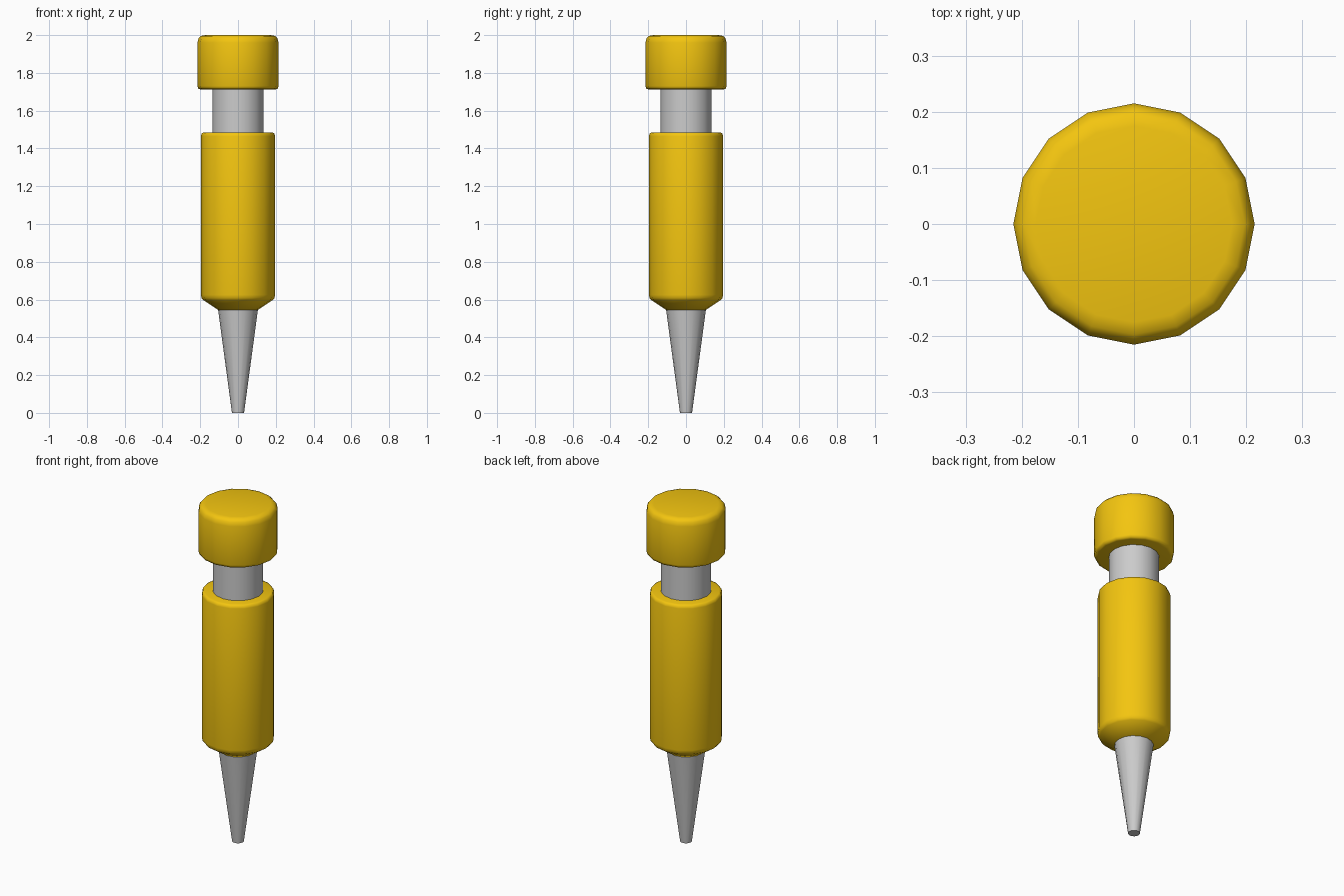
import bpy, bmesh, math

if "Cube" in bpy.data.objects:
    bpy.data.objects.remove(bpy.data.objects["Cube"])

yellow = bpy.data.materials.new("yellow_plastic")
yellow.diffuse_color = (0.9, 0.56, 0.005, 1)
yellow.use_nodes = True
yellow.node_tree.nodes["Principled BSDF"].inputs["Base Color"].default_value = yellow.diffuse_color


def lathe(name, profile, sides=16, mat=None, angle=50):
    """Revolve (radius, z) points around z and close both ends."""
    bm = bmesh.new()
    rings = []
    for r, z in profile:
        rings.append([bm.verts.new((r * math.cos(2 * math.pi * i / sides),
                                    r * math.sin(2 * math.pi * i / sides), z))
                      for i in range(sides)])
    for a, b in zip(rings, rings[1:]):
        for i in range(sides):
            j = (i + 1) % sides
            bm.faces.new((a[i], a[j], b[j], b[i]))
    bm.faces.new(rings[0][::-1])
    bm.faces.new(rings[-1])
    mesh = bpy.data.meshes.new(name)
    bm.to_mesh(mesh)
    bm.free()
    obj = bpy.data.objects.new(name, mesh)
    bpy.context.collection.objects.link(obj)
    if mat:
        mesh.materials.append(mat)
    bpy.ops.object.select_all(action='DESELECT')
    obj.select_set(True)
    bpy.context.view_layer.objects.active = obj
    bpy.ops.object.shade_smooth_by_angle(angle=math.radians(angle))
    return obj


# Tapered metal tip
lathe("tip", [(0.032, 0), (0.106, 0.55)])

# Handle sleeve with chamfered lower end and rounded upper rim
lathe("handle", [(0.105, 0.545), (0.185, 0.598), (0.193, 0.608), (0.196, 0.625),
                 (0.196, 1.465), (0.192, 1.48), (0.18, 1.485)], mat=yellow, angle=60)

# Metal plunger shaft
lathe("shaft", [(0.136, 1.47), (0.136, 1.73)])

# Push cap with softened rims
lathe("cap", [(0.195, 1.712), (0.21, 1.716), (0.215, 1.73), (0.215, 1.96),
              (0.209, 1.983), (0.197, 1.995), (0.175, 2.0)], mat=yellow, angle=60)
